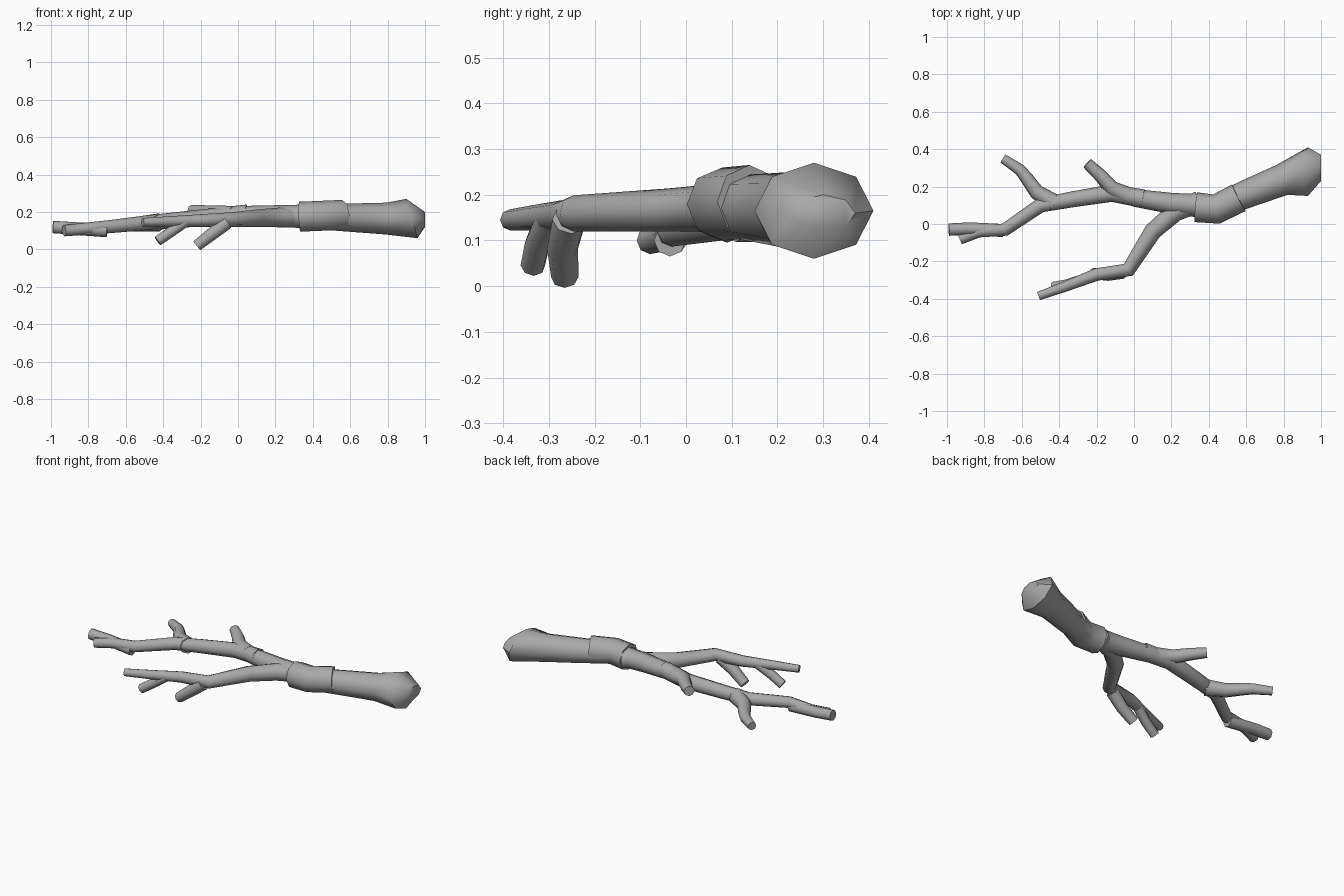
import bpy, bmesh, math
from mathutils import Vector

default_cube = bpy.data.objects.get("Cube")
if default_cube:
    bpy.data.objects.remove(default_cube)

bark = bpy.data.materials.new("grey_bark")
bark.use_nodes = True
bark_colour = (0.4, 0.4, 0.4, 1)
bark.diffuse_color = bark_colour
shader = bark.node_tree.nodes["Principled BSDF"]
shader.inputs["Base Color"].default_value = bark_colour

SIDES = 8
UP = Vector((0, 0, 1))


def section(centre, side, up):
    """Closed cross-section spanned by two half-axes."""
    angles = [math.tau * k / SIDES for k in range(SIDES)]
    return [centre + side * math.cos(a) + up * math.sin(a) for a in angles]


def skin(name, sections):
    """Smooth closed surface through a row of cross-sections."""
    bm = bmesh.new()
    rings = [[bm.verts.new(point) for point in ring] for ring in sections]
    for first, second in zip(rings, rings[1:]):
        for k in range(SIDES):
            bm.faces.new((first[k - 1], first[k], second[k], second[k - 1]))
    bm.faces.new(rings[0])
    bm.faces.new(rings[-1])
    bmesh.ops.recalc_face_normals(bm, faces=bm.faces)
    mesh = bpy.data.meshes.new(name)
    bm.to_mesh(mesh)
    bm.free()
    mesh.materials.append(bark)
    part = bpy.data.objects.new(name, mesh)
    bpy.context.collection.objects.link(part)
    bpy.ops.object.select_all(action="DESELECT")
    part.select_set(True)
    bpy.context.view_layer.objects.active = part
    bpy.ops.object.shade_smooth_by_angle(angle=math.radians(50))


def limb_sections(plan, heights, radii):
    """Cross-sections along a plan path; height and radius taper with distance."""
    flat = [Vector((x, y, 0)) for x, y in plan]
    travelled = [0]
    for start, end in zip(flat, flat[1:]):
        travelled.append(travelled[-1] + (end - start).length)
    fractions = [distance / travelled[-1] for distance in travelled]

    def taper(limits, fraction):
        return limits[0] + (limits[1] - limits[0]) * fraction

    centres = [point + UP * taper(heights, f) for point, f in zip(flat, fractions)]
    sections = []
    for i, (centre, f) in enumerate(zip(centres, fractions)):
        ahead = centres[min(i + 1, len(centres) - 1)]
        behind = centres[max(i - 1, 0)]
        along = (ahead - behind).normalized()
        side = along.cross(UP).normalized()
        radius = taper(radii, f)
        sections.append(section(centre, side * radius, side.cross(along) * radius))
    return sections


def limb(name, plan, heights, radii):
    skin(name, limb_sections(plan, heights, radii))


# Trunk with a flared butt that slopes back to a small end face
end_face = section(Vector((1, 0.3, 0.16)), Vector((0, 0.07, 0)), UP * 0.04)
flare = section(Vector((0.93, 0.28, 0.165)), Vector((0, 0.13, 0)), Vector((-0.03, 0, 0.105)))
trunk = limb_sections([(0.79, 0.235), (0.6, 0.16), (0.43, 0.09), (0.2, 0.11), (0, 0.14)],
                      heights=(0.165, 0.185), radii=(0.085, 0.047))
skin("trunk", [end_face, flare] + trunk)

# Swelling where the trunk divides
limb("trunk_swelling", [(0.56, 0.14), (0.44, 0.08), (0.33, 0.09)],
     heights=(0.185, 0.175), radii=(0.08, 0.08))

# Long branch and its twigs
limb("long_branch", [(0.05, 0.135), (-0.12, 0.165), (-0.34, 0.13), (-0.5, 0.1),
                     (-0.69, -0.03), (-0.83, -0.04), (-0.93, -0.08)],
     heights=(0.19, 0.1), radii=(0.05, 0.03))
limb("tip_fork", [(-0.7, -0.035), (-0.88, -0.025), (-0.99, -0.03)],
     heights=(0.1, 0.12), radii=(0.035, 0.033))
limb("outer_back_twig", [(-0.42, 0.11), (-0.52, 0.17), (-0.57, 0.24), (-0.61, 0.29), (-0.7, 0.35)],
     heights=(0.145, 0.12), radii=(0.048, 0.025))
limb("inner_back_twig", [(-0.03, 0.15), (-0.12, 0.19), (-0.18, 0.26), (-0.25, 0.325)],
     heights=(0.185, 0.208), radii=(0.048, 0.03))

# Front branch and its drooping twigs
limb("front_branch", [(0.35, 0.12), (0.22, 0.065), (0.1, -0.04), (-0.03, -0.245),
                      (-0.2, -0.27), (-0.37, -0.335), (-0.51, -0.385)],
     heights=(0.175, 0.145), radii=(0.057, 0.023))
limb("inner_droop_twig", [(-0.06, -0.255), (-0.14, -0.27), (-0.22, -0.265)],
     heights=(0.145, 0.02), radii=(0.038, 0.03))
limb("outer_droop_twig", [(-0.28, -0.3), (-0.36, -0.325), (-0.43, -0.335)],
     heights=(0.15, 0.045), radii=(0.03, 0.027))
